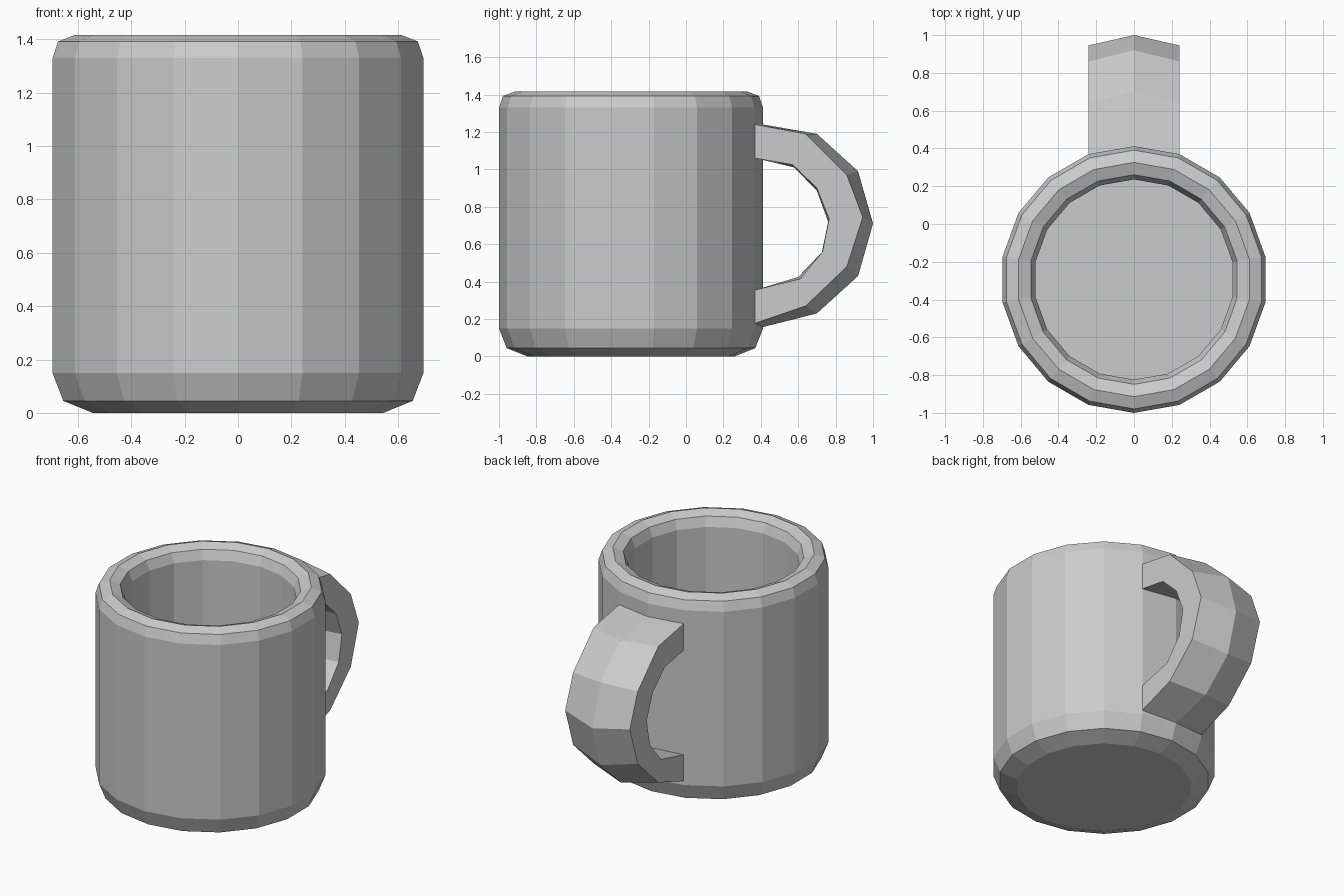
import bpy, math

if "Cube" in bpy.data.objects:
    bpy.data.objects.remove(bpy.data.objects["Cube"])

SIDES, RADIUS, CENTER_Y = 18, 0.706, -0.294


def make_object(name, verts, faces):
    mesh = bpy.data.meshes.new(name)
    mesh.from_pydata(verts, [], faces)
    mesh.update()
    obj = bpy.data.objects.new(name, mesh)
    bpy.context.collection.objects.link(obj)
    return obj


def ring_strips(count, size):
    """Quads joining consecutive closed loops of equal size."""
    return [(r * size + i, r * size + (i + 1) % size,
             (r + 1) * size + (i + 1) % size, (r + 1) * size + i)
            for r in range(count - 1) for i in range(size)]


# Mug body: profile (radius, z) from the base, over the rim, down to the inner floor
profile = [(0.553, 0), (0.665, 0.045), (RADIUS, 0.15), (RADIUS, 1.33),
           (0.685, 1.392), (0.62, 1.417), (0.555, 1.392), (0.53, 1.33), (0.53, 0.15)]
verts = []
for r, z in profile:
    for i in range(SIDES):
        a = math.pi / 2 + i * math.tau / SIDES
        verts.append((r * math.cos(a), CENTER_Y + r * math.sin(a), z))
last = (len(profile) - 1) * SIDES
faces = ring_strips(len(profile), SIDES)
faces.append(tuple(reversed(range(SIDES))))
faces.append(tuple(range(last, last + SIDES)))
make_object("mug_body", verts, faces)

# Handle: six-point cross-sections with a central ridge, ends open on the body wall
half = RADIUS * math.sin(math.tau / SIDES)
edge_y = CENTER_Y + RADIUS * math.cos(math.tau / SIDES)
ridge_y = CENTER_Y + RADIUS
# each row holds (y, z) for: outer edge, outer ridge, inner edge, inner ridge
sections = [
    ((edge_y, 1.24), (ridge_y, 1.24), (edge_y, 1.06), (ridge_y, 1.06)),
    ((0.64, 1.19), (0.70, 1.19), (0.57, 1.025), (0.58, 1.01)),
    ((0.86, 0.97), (0.92, 0.99), (0.70, 0.90), (0.70, 0.885)),
    ((0.945, 0.745), (1.0, 0.71), (0.765, 0.735), (0.76, 0.72)),
    ((0.86, 0.48), (0.92, 0.43), (0.73, 0.56), (0.725, 0.55)),
    ((0.64, 0.27), (0.70, 0.23), (0.61, 0.415), (0.60, 0.425)),
    ((edge_y, 0.177), (ridge_y, 0.157), (edge_y, 0.355), (ridge_y, 0.36)),
]
verts = []
for oe, orr, ie, ir in sections:
    verts += [(-half, *oe), (0, *orr), (half, *oe), (half, *ie), (0, *ir), (-half, *ie)]
make_object("handle", verts, [tuple(reversed(f)) for f in ring_strips(len(sections), 6)])
